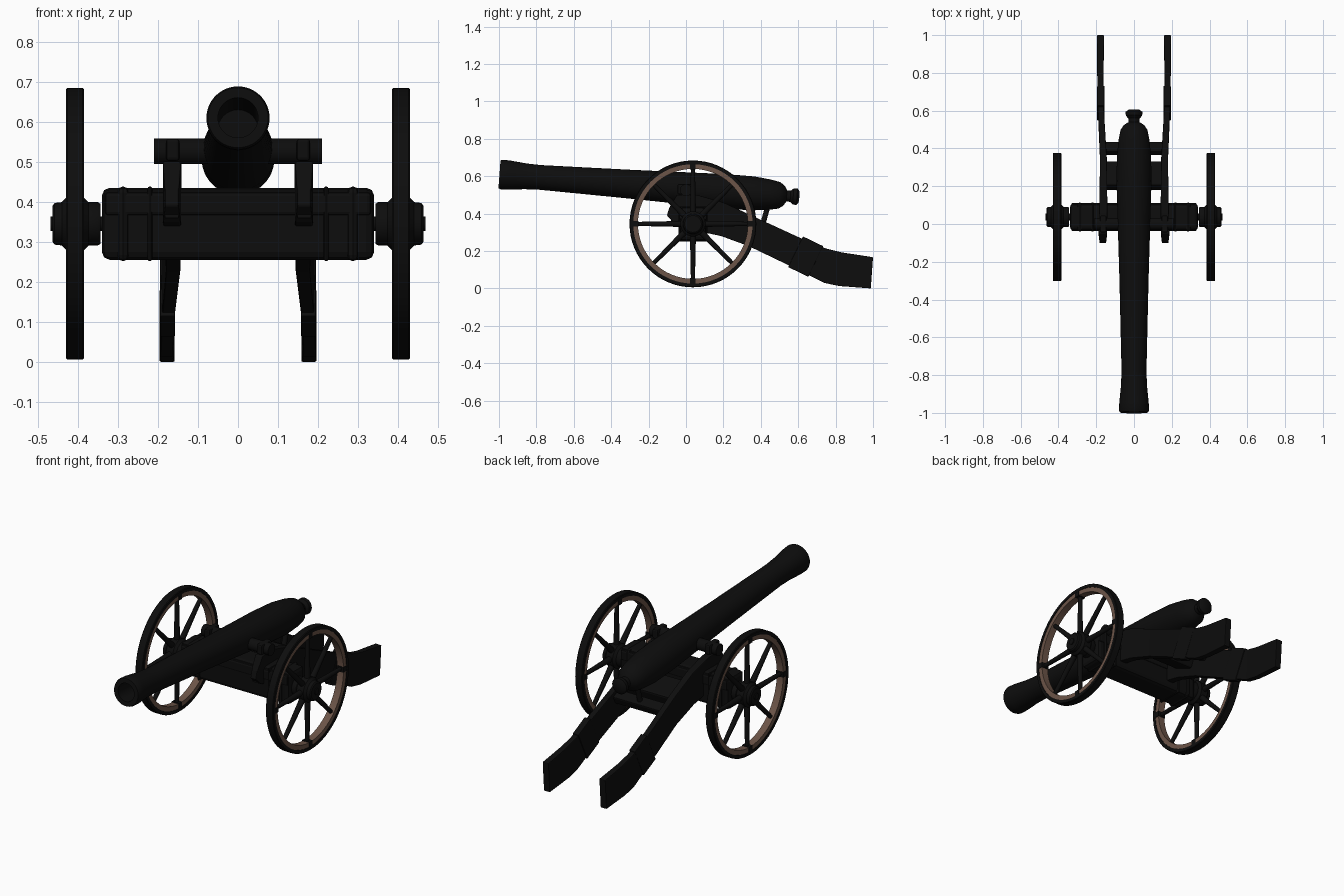
import bpy, bmesh, math
from mathutils import Matrix, Vector

cube = bpy.data.objects.get("Cube")
if cube:
    bpy.data.objects.remove(cube, do_unlink=True)


def material(name, rgb):
    m = bpy.data.materials.new(name)
    m.use_nodes = True
    m.diffuse_color = (*rgb, 1)
    bsdf = m.node_tree.nodes["Principled BSDF"]
    bsdf.inputs["Base Color"].default_value = (*rgb, 1)
    bsdf.inputs["Roughness"].default_value = 0.8
    return m


BLACK = material("blackened iron", (0.004, 0.004, 0.004))
BROWN = material("brown wood", (0.15, 0.09, 0.065))


def finish(name, bm, mat, matrix=Matrix(), smooth=True, bevel=0):
    bmesh.ops.remove_doubles(bm, verts=bm.verts, dist=1e-5)
    bm.transform(matrix)
    bmesh.ops.recalc_face_normals(bm, faces=bm.faces)
    mesh = bpy.data.meshes.new(name)
    bm.to_mesh(mesh)
    bm.free()
    mesh.materials.append(mat)
    ob = bpy.data.objects.new(name, mesh)
    bpy.context.collection.objects.link(ob)
    if bevel:
        mod = ob.modifiers.new("bevel", "BEVEL")
        mod.width, mod.segments = bevel, 2
    if smooth:
        bpy.ops.object.select_all(action="DESELECT")
        ob.select_set(True)
        bpy.context.view_layer.objects.active = ob
        bpy.ops.object.shade_smooth_by_angle(angle=math.radians(35))
    return ob


def lathe(name, profile, mat, matrix=Matrix(), segs=32, closed=False):
    """Turn (distance, radius) points about the local y axis."""
    bm = bmesh.new()
    vs = [bm.verts.new((r, d, 0)) for d, r in profile]
    edges = [bm.edges.new(p) for p in zip(vs, vs[1:])]
    if closed:
        edges.append(bm.edges.new((vs[-1], vs[0])))
    bmesh.ops.spin(bm, geom=vs + edges, cent=(0, 0, 0), axis=(0, 1, 0),
                   angle=math.tau, steps=segs)
    return finish(name, bm, mat, matrix)


def box(name, center, size, mat=BLACK, tilt=0, bevel=0):
    bm = bmesh.new()
    bmesh.ops.create_cube(bm, size=1)
    m = (Matrix.Translation(center) @ Matrix.Rotation(tilt, 4, "X")
         @ Matrix.Diagonal((*size, 1)))
    return finish(name, bm, mat, m, smooth=False, bevel=bevel)


# Barrel with hollow bore, rounded breech and knob
tilt = Matrix.Rotation(-0.075, 4, "X")
barrel_at = Matrix.Translation((0, 0, 0.535)) @ tilt
lathe("barrel", [(-0.6, 0), (-0.6, 0.05), (-1.0, 0.05), (-1.0, 0.075),
                 (-0.99, 0.079), (-0.95, 0.078), (-0.86, 0.069),
                 (-0.78, 0.066), (-0.3, 0.077), (0.0, 0.086), (0.2, 0.092),
                 (0.36, 0.091), (0.45, 0.081), (0.5, 0.071), (0.525, 0.054),
                 (0.54, 0.03), (0.56, 0.03), (0.575, 0.043),
                 (0.595, 0.045), (0.606, 0.03), (0.608, 0)],
      BLACK, barrel_at, 48)
to_x = Matrix.Rotation(-math.pi / 2, 4, "Z")
lathe("trunnion", [(-0.21, 0), (-0.21, 0.032), (0.21, 0.032), (0.21, 0)],
      BLACK, Matrix.Translation((0, 0, 0.526)) @ to_x, 24)

# Axle body, its straps and the axle rod
AXLE = Vector((0, 0.037, 0.345))
box("axle_body", AXLE, (0.68, 0.14, 0.18), bevel=0.02)
box("axle_top_plank", AXLE + Vector((0, 0, 0.05)), (0.665, 0.15, 0.06), bevel=0.01)
for s in (-1, 1):
    for x, w in ((0.287, 0.03), (0.22, 0.012)):
        box("axle_strap", AXLE + Vector((s * x, 0, 0)), (w, 0.155, 0.187),
            bevel=0.02)
lathe("axle_rod", [(-0.468, 0), (-0.468, 0.018), (0.468, 0.018), (0.468, 0)],
      BLACK, Matrix.Translation(AXLE) @ to_x, 16)

# Side cheeks running back into the trail: y, bottom, top, middle x, half width
STATIONS = [(-0.09, 0.39, 0.43, 0.165, 0.017), (-0.05, 0.35, 0.5, 0.165, 0.022),
            (0.06, 0.31, 0.5, 0.163, 0.022), (0.2, 0.28, 0.46, 0.162, 0.02),
            (0.35, 0.225, 0.39, 0.162, 0.018), (0.6, 0.105, 0.275, 0.175, 0.016),
            (0.75, 0.03, 0.213, 0.178, 0.016), (0.83, 0.013, 0.193, 0.178, 0.017),
            (1.0, 0.0, 0.167, 0.177, 0.019)]
for s, side in ((-1, "right"), (1, "left")):
    bm = bmesh.new()
    rings = []
    for y, lo, hi, x, h in STATIONS:
        rings.append([bm.verts.new(p) for p in (
            (s * (x - h), y - 0.012, lo), (s * (x + h), y - 0.012, lo),
            (s * (x + h), y, hi), (s * (x - h), y, hi))])
    for a, b in zip(rings, rings[1:]):
        for i in range(4):
            j = (i + 1) % 4
            bm.faces.new((a[i], a[j], b[j], b[i]))
    bm.faces.new(rings[0])
    bm.faces.new(rings[-1])
    finish(side + "_cheek", bm, BLACK, smooth=False, bevel=0.004)

    # Iron fittings on the cheek
    box(side + "_trunnion_cap", (s * 0.163, 0, 0.53), (0.034, 0.09, 0.056), bevel=0.008)
    box(side + "_front_bracket", (s * 0.165, -0.06, 0.375), (0.034, 0.04, 0.03))
    box(side + "_trail_strap", (s * 0.176, 0.64, 0.17), (0.038, 0.12, 0.182),
        tilt=-0.45, bevel=0.004)

# Cross members and elevating screw between the cheeks
box("rear_transom", (0, 0.255, 0.35), (0.31, 0.14, 0.08), tilt=-0.4, bevel=0.01)
box("screw_plate", (0, 0.4, 0.32), (0.31, 0.06, 0.05), tilt=-0.45, bevel=0.008)
lathe("elevating_screw", [(-0.09, 0), (-0.09, 0.014), (0.06, 0.014), (0.06, 0)],
      BLACK, Matrix.Translation((0, 0.425, 0.395)) @ Matrix.Rotation(1.3, 4, "X"), 12)

# Wheels
for s, side in ((-1, "right"), (1, "left")):
    at = Matrix.Translation(AXLE) @ Matrix.Rotation(-s * math.pi / 2, 4, "Z")
    lathe(side + "_tyre", [(0.384, 0.319), (0.384, 0.336), (0.388, 0.339),
                           (0.426, 0.339), (0.43, 0.336), (0.43, 0.319)],
          BLACK, at, 64, closed=True)
    lathe(side + "_rim", [(0.387, 0.294), (0.387, 0.322), (0.427, 0.322),
                          (0.427, 0.294)], BROWN, at, 64, closed=True)
    lathe(side + "_hub", [(0.343, 0), (0.343, 0.05), (0.35, 0.054), (0.373, 0.054),
                          (0.386, 0.067), (0.428, 0.067), (0.44, 0.054),
                          (0.458, 0.052), (0.463, 0.045), (0.463, 0)], BLACK, at)
    hub = AXLE + Vector((s * 0.407, 0, 0))
    for i in range(8):
        turn = Matrix.Translation(hub) @ Matrix.Rotation(i * math.tau / 8, 4, "X")
        lathe(side + "_spoke", [(0.04, 0.017), (0.15, 0.014), (0.3, 0.011)],
              BLACK, turn, 12)
        if i % 2 == 0:
            clip = box(side + "_rim_clip", (0, 0, 0), (0.045, 0.034, 0.03))
            clip.matrix_world = turn @ Matrix.Translation((0, 0.307, 0))
